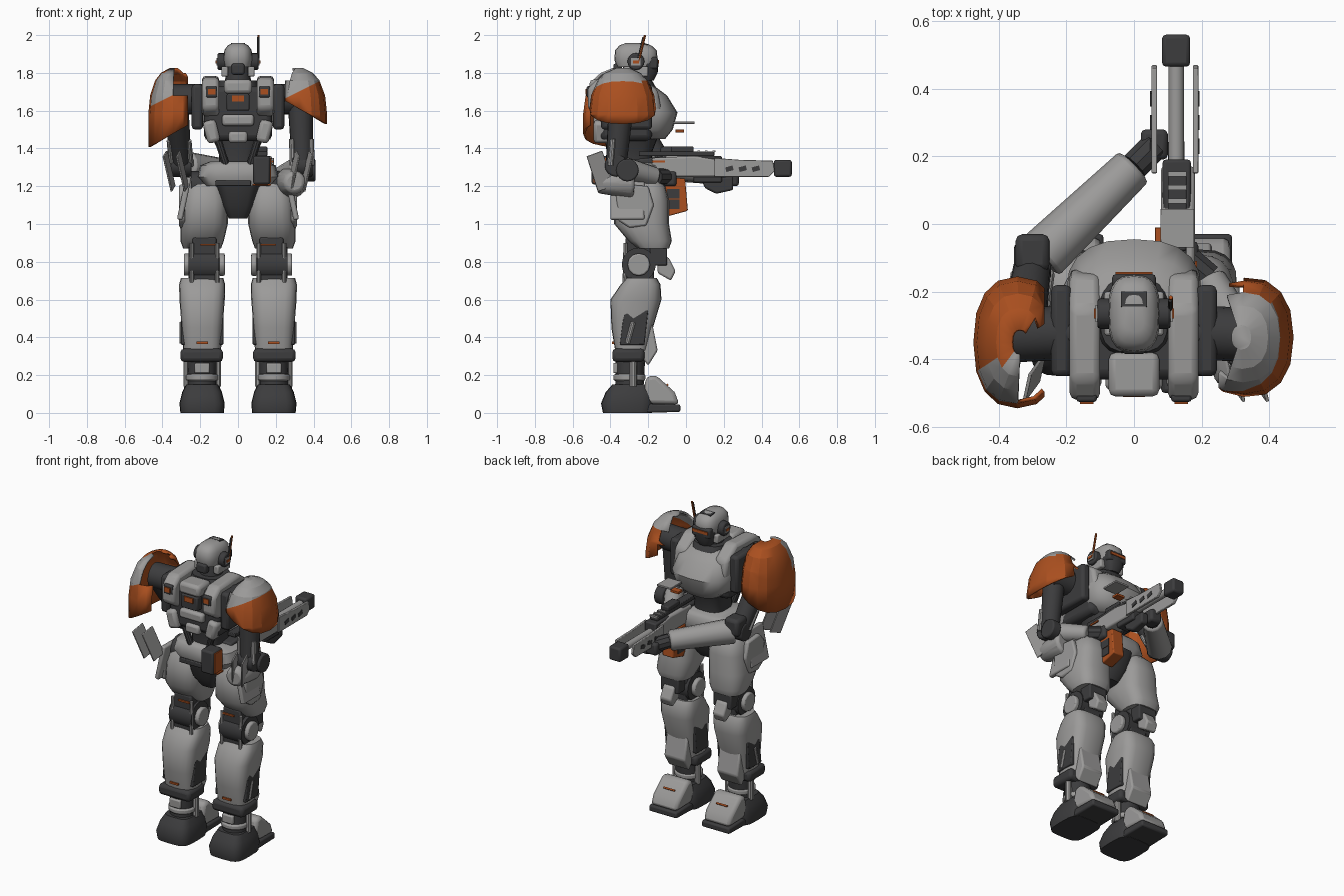
import bpy, bmesh, math
from mathutils import Vector, Matrix, Euler

if "Cube" in bpy.data.objects:
    bpy.data.objects.remove(bpy.data.objects["Cube"])

def material(name, rgb):
    m = bpy.data.materials.new(name)
    m.use_nodes = True
    m.diffuse_color = (*rgb, 1)
    m.node_tree.nodes["Principled BSDF"].inputs["Base Color"].default_value = (*rgb, 1)
    return m

GRAY = material("armor gray", (.33, .325, .32))
DARK = material("dark frame", (.045, .045, .047))
ORANGE = material("burnt orange", (.41, .08, .014))

def finish(name, bm, mats, bevel=0, angle=35):
    bmesh.ops.recalc_face_normals(bm, faces=bm.faces)
    me = bpy.data.meshes.new(name)
    bm.to_mesh(me)
    bm.free()
    for m in mats:
        me.materials.append(m)
    me.shade_smooth()
    me.set_sharp_from_angle(angle=math.radians(angle))
    ob = bpy.data.objects.new(name, me)
    bpy.context.collection.objects.link(ob)
    if bevel:
        mod = ob.modifiers.new("bevel", 'BEVEL')
        mod.width, mod.segments, mod.limit_method = bevel, 2, 'ANGLE'
    return ob

def box(name, mat, x, y, z, bevel=.008, rot=(0, 0, 0)):
    """Box from (low, high) ranges, turned about its own middle."""
    mid, size = [(a + b) / 2 for a, b in (x, y, z)], [abs(b - a) for a, b in (x, y, z)]
    turn = Euler([math.radians(r) for r in rot]).to_matrix().to_4x4()
    bm = bmesh.new()
    bmesh.ops.create_cube(bm, size=1, matrix=Matrix.Translation(mid) @ turn @ Matrix.Diagonal((*size, 1)))
    return finish(name, bm, [mat], min(bevel, min(size) * .3))

def rod(name, mat, a, b, r1, r2=None, sides=16, bevel=0):
    a, b = Vector(a), Vector(b)
    bm = bmesh.new()
    place = Matrix.Translation((a + b) / 2) @ (b - a).to_track_quat('Z', 'Y').to_matrix().to_4x4()
    bmesh.ops.create_cone(bm, cap_ends=True, segments=sides, radius1=r1, radius2=r2 or r1, depth=(b - a).length, matrix=place)
    return finish(name, bm, [mat], bevel)

def prism(name, mat, x, profile, bevel=.01):
    """Side profile of (y, z) points pushed out between two x values."""
    bm = bmesh.new()
    face = bm.faces.new([bm.verts.new((x[0], y, z)) for y, z in profile])
    out = bmesh.ops.extrude_face_region(bm, geom=[face])["geom"]
    bmesh.ops.translate(bm, vec=(x[1] - x[0], 0, 0), verts=[v for v in out if isinstance(v, bmesh.types.BMVert)])
    return finish(name, bm, [mat], bevel)

def loft_mesh(rings, sides=20, power=.7, base=True):
    """Rings are (z, centre x, centre y, half width, half depth)."""
    bm = bmesh.new()
    rows = []
    for z, cx, cy, hx, hy in rings:
        circle = [(math.cos(math.tau * i / sides), math.sin(math.tau * i / sides)) for i in range(sides)]
        rows.append([bm.verts.new((cx + hx * math.copysign(abs(c) ** power, c),
                                   cy + hy * math.copysign(abs(s) ** power, s), z)) for c, s in circle])
    for lo, hi in zip(rows, rows[1:]):
        for i in range(sides):
            bm.faces.new((lo[i], lo[(i + 1) % sides], hi[(i + 1) % sides], hi[i]))
    bm.faces.new(rows[-1])
    if base:
        bm.faces.new(rows[0][::-1])
    return bm

def loft(name, mat, rings, power=.7):
    return finish(name, loft_mesh(rings, power=power), [mat], angle=45)

# Legs
for side, s in (("left", 1), ("right", -1)):
    def X(a, b):
        return (s * a, s * b) if s > 0 else (s * b, s * a)
    c = s * .19
    loft(side + "_boot", DARK, [(0, c, -.31, .115, .13), (.05, c, -.31, .12, .14), (.11, c, -.3, .105, .125), (.15, c, -.29, .085, .1)], .5)
    prism(side + "_sole", DARK, X(.09, .29), [(-.25, 0), (-.25, .05), (-.03, .045), (-.03, .005)])
    prism(side + "_toe_cap", GRAY, X(.095, .285), [(-.24, .05), (-.21, .19), (-.16, .2), (-.06, .11), (-.035, .045)], .02)
    box(side + "_toe_mark", ORANGE, X(.15, .23), (-.103, -.093), (.145, .153), 0, (-42, 0, 0))
    rod(side + "_ankle", DARK, (c, -.3, .13), (c, -.29, .4), .075, .08)
    rod(side + "_ankle_ring", GRAY, (c, -.3, .17), (c, -.3, .205), .085, bevel=.01)
    box(side + "_ankle_cuff", DARK, X(.08, .305), (-.39, -.22), (.27, .34), .02)
    box(side + "_heel_plate", GRAY, X(.15, .23), (-.385, -.36), (.21, .265), .01)
    prism(side + "_lower_shin_guard", GRAY, X(.115, .265), [(-.24, .3), (-.2, .25), (-.15, .33), (-.18, .48), (-.26, .48)])
    loft(side + "_shin", GRAY, [(.33, c, -.29, .1, .085), (.45, c, -.285, .108, .11), (.6, c, -.265, .12, .135),
                                (.68, c, -.24, .122, .105), (.715, c, -.235, .112, .08)], .6)
    for near, far in ((.27, .302), (.11, .078)):
        prism(side + "_calf_recess", DARK, X(near, far), [(-.35, .36), (-.33, .52), (-.25, .58), (-.2, .54), (-.22, .36)], .006)
        rod(side + "_ankle_piston", GRAY, (s * near, -.28, .14), (s * near, -.28, .3), .02, sides=10)
    rod(side + "_calf_piston", GRAY, (s * .295, -.31, .37), (s * .295, -.28, .48), .015, sides=10)
    box(side + "_calf_mark", ORANGE, X(.16, .22), (-.392, -.378), (.365, .377), 0)
    # Knee
    box(side + "_knee_frame", DARK, X(.115, .24), (-.32, -.17), (.66, .93), .01)
    rod(side + "_knee_axle", DARK, (s * .1, -.25, .785), (s * .262, -.25, .785), .09, sides=20)
    for a, b in ((.07, .1), (.255, .287)):
        rod(side + "_knee_disc", GRAY, (s * a, -.25, .785), (s * b, -.25, .785), .06, sides=12, bevel=.008)
    for x in (.11, .245):
        rod(side + "_knee_strut", GRAY, (s * x, -.325, .69), (s * x, -.32, .9), .011, sides=8)
    prism(side + "_knee_pad", GRAY, X(.15, .23), [(-.15, .74), (-.08, .7), (-.055, .75), (-.09, .82), (-.15, .85)])
    box(side + "_knee_pad_hinge", DARK, X(.125, .255), (-.19, -.1), (.78, .88))
    # Thigh
    loft(side + "_thigh", GRAY, [(.87, c, -.175, .1, .085), (.91, c, -.19, .115, .115), (1.0, s * .18, -.235, .126, .145),
                                 (1.12, s * .175, -.235, .122, .145), (1.2, s * .175, -.23, .105, .12), (1.24, s * .17, -.23, .07, .08)])
    prism(side + "_thigh_plate", GRAY, X(.28, .312), [(-.36, 1.02), (-.37, 1.15), (-.32, 1.21), (-.2, 1.2), (-.17, 1.1), (-.21, .99), (-.3, .98)])
    box(side + "_thigh_trim", ORANGE, X(.12, .2), (-.332, -.322), (.885, .895), 0)
    box(side + "_hip_skirt", GRAY, X(.27, .3), (-.4, -.22), (1.02, 1.25), .01, (0, -s * 12, 0))
    rod(side + "_hip_joint", DARK, (s * .06, -.26, 1.2), (s * .25, -.26, 1.2), .08)

# Pelvis and waist
loft("pelvis", DARK, [(1.03, 0, -.26, .05, .07), (1.1, 0, -.26, .085, .12), (1.22, 0, -.26, .12, .15)], .5)
loft("belt", GRAY, [(1.2, 0, -.27, .17, .14), (1.25, 0, -.27, .215, .16), (1.31, 0, -.27, .2, .15), (1.33, 0, -.27, .15, .13)], .55)
box("belt_buckle", DARK, (-.12, .07), (-.437, -.42), (1.2, 1.23))
loft("abdomen", DARK, [(1.3, 0, -.28, .1, .1), (1.38, 0, -.28, .1, .1), (1.48, 0, -.27, .15, .13)])
box("belt_pouch", DARK, (.08, .17), (-.5, -.4), (1.21, 1.36), .012)
box("belt_pouch_edge", ORANGE, (.168, .176), (-.49, -.41), (1.22, 1.35), 0)
box("belt_pouch_trim", ORANGE, (.078, .176), (-.46, -.4), (1.203, 1.211), 0)

# Torso and back
loft("chest", GRAY, [(1.45, 0, -.19, .11, .08), (1.5, 0, -.2, .18, .13), (1.59, 0, -.2, .2, .155),
                     (1.68, 0, -.23, .18, .13), (1.74, 0, -.27, .12, .09)], .8)
loft("collar", DARK, [(1.69, 0, -.27, .12, .13), (1.76, 0, -.28, .1, .1)])
box("torso_core", DARK, (-.18, .18), (-.46, -.18), (1.44, 1.73), .03)
box("lower_back_plate", GRAY, (-.085, .085), (-.49, -.42), (1.52, 1.58), .015)
box("lumbar_plate", GRAY, (-.05, .05), (-.48, -.42), (1.43, 1.49), .015)
box("upper_back_plate", GRAY, (-.075, .075), (-.51, -.38), (1.69, 1.765), .02)
box("back_vent", DARK, (-.06, .06), (-.505, -.43), (1.6, 1.69))
box("back_vent_lamp", ORANGE, (-.032, .032), (-.512, -.503), (1.648, 1.68), 0)
for s in (-1, 1):
    prism("back_column", GRAY, (s * .145 - .045, s * .145 + .045), [(-.46, 1.57), (-.52, 1.61), (-.52, 1.72), (-.46, 1.775),
          (-.25, 1.785), (-.15, 1.71), (-.13, 1.6), (-.3, 1.57)], .02)
    box("back_socket", DARK, (s * .14 - .03, s * .14 + .03), (-.526, -.5), (1.67, 1.73))
    box("back_socket_lamp", ORANGE, (s * .14 - .02, s * .14 + .02), (-.532, -.524), (1.685, 1.715), 0)
    box("rib_plate", GRAY, (s * .14 - .035, s * .14 + .035), (-.49, -.4), (1.43, 1.55), .02, (0, s * 14, 0))
    box("shoulder_pod", DARK, (s * .215 - .03, s * .215 + .03), (-.45, -.18), (1.5, 1.74), .02)
    rod("shoulder_axle", DARK, (s * .18, -.32, 1.66), (s * .37, -.33, 1.66), .08)
    rod("waist_hose", DARK, (s * .06, -.39, 1.3), (s * .11, -.41, 1.46), .02, sides=10)

# Head
rod("neck", DARK, (0, -.28, 1.7), (0, -.27, 1.84), .075, .06)
loft("helmet", GRAY, [(1.83, 0, -.265, .068, .1), (1.87, 0, -.265, .077, .115), (1.92, 0, -.265, .072, .11),
                      (1.945, 0, -.268, .055, .085), (1.958, 0, -.27, .03, .05)], .7)
loft("jaw", DARK, [(1.76, 0, -.23, .04, .06), (1.8, 0, -.23, .06, .08), (1.85, 0, -.23, .068, .085)], .6)
box("visor", DARK, (-.065, .065), (-.2, -.148), (1.82, 1.885), .012)
box("visor_glow", ORANGE, (-.055, .055), (-.15, -.142), (1.85, 1.868), 0)
box("crown_hatch", DARK, (-.038, .038), (-.245, -.2), (1.945, 1.956), 0, (-8, 0, 0))
box("nape_panel", DARK, (-.035, .035), (-.385, -.34), (1.79, 1.85), .012)
for s in (-1, 1):
    rod("ear_disc", DARK, (s * .06, -.265, 1.86), (s * .108, -.265, 1.86), .045, bevel=.008)
    box("cheek_guard", GRAY, (s * .07 - .018, s * .07 + .018), (-.33, -.2), (1.78, 1.835))
    box("ear_plate", GRAY, (s * .11 - .004, s * .11 + .004), (-.29, -.24), (1.838, 1.878), 0)
    box("ear_lamp", ORANGE, (s * .114 - .004, s * .114 + .004), (-.28, -.25), (1.85, 1.866), 0)
rod("antenna", DARK, (.107, -.26, 1.84), (.107, -.225, 1.99), .006, sides=8)
rod("antenna_blade", ORANGE, (.109, -.25, 1.86), (.109, -.217, 2.0), .006, sides=8)

# Shoulder shells: open domes trimmed along a slanted hem and painted along a slanted line
def shoulder_shell(name, cx, cy, hx, hy, low, inner, hem, paint, is_gray, is_gap):
    s = math.copysign(1, cx)
    steps = [(low, 1), (1.58, 1), (1.68, .93), (1.76, .74), (1.8, .52), (1.825, .2)]
    bm = loft_mesh([(z, cx + s * .01 * (k - 1), cy, hx * k, hy * k) for z, k in steps], 16, .85, False)
    cuts = [((inner, 0, 0), (-s, 0, 0), True), ((s * .47, 0, hem), (-s * .55, 0, -1), True), (*paint, False)]
    for co, no, clear in cuts:
        bmesh.ops.bisect_plane(bm, geom=bm.verts[:] + bm.edges[:] + bm.faces[:], plane_co=co, plane_no=no, clear_outer=clear)
    for f in bm.faces:
        p = f.calc_center_median()
        f.material_index = int((p - Vector(paint[0])).dot(Vector(paint[1])) > 0 and is_gray(p))
    bmesh.ops.delete(bm, geom=[f for f in bm.faces if is_gap(f.calc_center_median())], context='FACES')
    mod = finish(name, bm, [ORANGE, GRAY], angle=20).modifiers.new("thickness", 'SOLIDIFY')
    mod.thickness, mod.offset = .012, -1

shoulder_shell("left_shoulder_shell", .325, -.335, .147, .18, 1.5, .25, 1.53, ((.4, 0, 1.74), (-.5, 0, 1)),
               lambda p: p.y < -.22, lambda p: p.x < .3 and p.y > -.44)
shoulder_shell("right_shoulder_shell", -.345, -.35, .13, .195, 1.4, -.265, 1.41, ((-.47, 0, 1.62), (-.5, 0, 1)),
               lambda p: p.y < -.4, lambda p: p.x > -.345 and p.z > 1.66 and p.y < -.3)

# Arms: shoulder, elbow, wrist and hand points, then forearm radii
arms = {"left": [(.33, -.34, 1.66), (.34, -.37, 1.31), (.22, -.16, 1.25), (.15, -.1, 1.25), .06, .05],
        "right": [(-.33, -.33, 1.64), (-.3, -.12, 1.31), (0, .17, 1.27), (.06, .23, 1.25), .078, .062]}
for side, (a, e, w, h, r1, r2) in arms.items():
    s, e = (1 if side == "left" else -1), Vector(e)
    rod(side + "_upper_arm", DARK, a, e, .068, .055)
    for d in (-.05, .05):
        rod(side + "_arm_piston", GRAY, Vector(a).lerp(e, .6) + Vector((d, -.03, 0)), e + Vector((d, -.03, 0)), .016, sides=10)
    rod(side + "_elbow", DARK, e - Vector((.055, 0, 0)), e + Vector((.055, 0, 0)), .06, bevel=.01)
    rod(side + "_forearm", GRAY, e.lerp(Vector(w), .08), w, r1, r2, sides=12, bevel=.012)
    rod(side + "_wrist", DARK, w, h, .045, sides=10)
    box(side + "_hand", DARK, (h[0] - .04, h[0] + .04), (h[1] - .04, h[1] + .05), (h[2] - .05, h[2] + .03), .015)
    for x in (.29, .36):
        box(side + "_elbow_fin", GRAY, (s * x, s * (x + .01)), (-.5, -.41), (1.18, 1.38), .003, (20, s * 8, s * 15))
rod("left_elbow_guard", GRAY, (.3, -.47, 1.22), (.28, -.28, 1.22), .06, .09, sides=10, bevel=.02)
rod("left_elbow_cap", DARK, (.35, -.31, 1.285), (.41, -.31, 1.285), .06, bevel=.008)
box("right_elbow_guard", DARK, (-.35, -.25), (-.14, -.03), (1.3, 1.41), .02)

# Rifle
prism("rifle_stock", DARK, (.09, .16), [(-.3, 1.22), (-.3, 1.34), (-.1, 1.36), (-.1, 1.25)])
prism("rifle_body", GRAY, (.08, .18), [(-.18, 1.25), (-.18, 1.35), (.04, 1.36), (.17, 1.34), (.17, 1.25)])
box("rifle_top_rail", DARK, (.1, .155), (-.25, .15), (1.36, 1.385), .004)
box("rifle_sight", DARK, (.1, .155), (-.08, .04), (1.38, 1.41), .006)
box("rifle_foreblock", DARK, (.085, .168), (.04, .19), (1.22, 1.36))
for i in range(3):
    box("rifle_vent", GRAY, (.1, .155), (.06 + i * .04, .075 + i * .04), (1.38, 1.39), 0)
box("rifle_mark", ORANGE, (.178, .187), (-.18, -.11), (1.325, 1.335), 0)
rod("rifle_barrel", GRAY, (.125, .15, 1.3), (.125, .5, 1.3), .023)
box("rifle_muzzle", DARK, (.083, .166), (.465, .56), (1.25, 1.34), .012)
for x, out in ((.06, .051), (.182, .191)):
    prism("barrel_shroud", GRAY, (x - .008, x + .008), [(.15, 1.25), (.15, 1.35), (.28, 1.34), (.46, 1.335), (.47, 1.28), (.44, 1.25)], .003)
    for i in range(3):
        box("shroud_slot", DARK, (out - .003, out + .003), (.21 + i * .07, .25 + i * .07), (1.28, 1.305), 0, (15, 0, 0))
prism("rifle_foregrip", DARK, (.1, .15), [(.08, 1.24), (.1, 1.19), (.16, 1.16), (.25, 1.18), (.25, 1.25)])
prism("magazine", ORANGE, (.085, .165), [(-.13, 1.1), (-.12, 1.25), (-.005, 1.24), (.01, 1.07), (-.1, 1.04)], .006)
for z in (1.08, 1.135):
    box("magazine_window", DARK, (.081, .169), (-.1, -.035), (z, z + .05), 0)
box("raised_sight_plate", GRAY, (.078, .178), (-.07, .045), (1.53, 1.542), .002)
box("raised_sight_lamp", ORANGE, (.062, .12), (-.055, -.01), (1.485, 1.5), .002)
